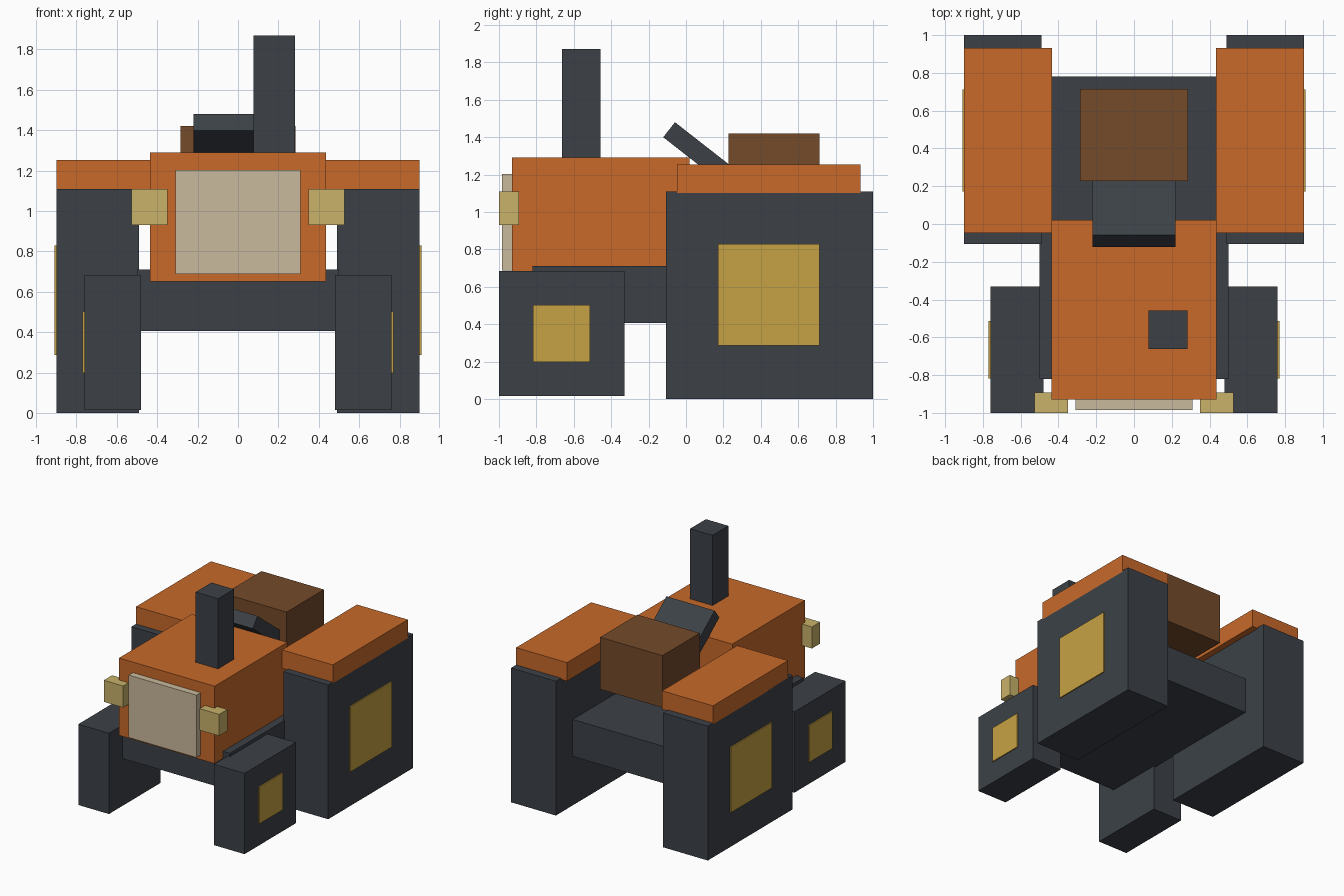
import bpy
import bmesh
import math

cube = bpy.data.objects.get("Cube")
if cube:
    bpy.data.objects.remove(cube, do_unlink=True)


def material(name, rgb):
    mat = bpy.data.materials.new(name)
    mat.use_nodes = True
    mat.diffuse_color = (*rgb, 1)
    mat.node_tree.nodes["Principled BSDF"].inputs["Base Color"].default_value = (*rgb, 1)
    return mat


orange = material("orange paint", (0.578, 0.141, 0.023))
charcoal = material("charcoal", (0.045, 0.053, 0.063))
gold = material("hub gold", (0.571, 0.361, 0.058))
lamp = material("lamp yellow", (0.578, 0.445, 0.144))
beige = material("grille beige", (0.591, 0.491, 0.332))
brown = material("seat brown", (0.178, 0.069, 0.024))


def box(name, mat, x, y, z, tilt=0):
    """Flat box from its (low, high) limits on each axis, tilted about x."""
    mesh = bpy.data.meshes.new(name)
    bm = bmesh.new()
    bmesh.ops.create_cube(bm, size=1)
    bmesh.ops.scale(bm, vec=[b - a for a, b in (x, y, z)], verts=bm.verts)
    bm.to_mesh(mesh)
    bm.free()
    mesh.materials.append(mat)
    obj = bpy.data.objects.new(name, mesh)
    obj.location = [(a + b) / 2 for a, b in (x, y, z)]
    obj.rotation_euler.x = tilt
    bpy.context.collection.objects.link(obj)
    return obj


def pair(name, mat, x, y, z):
    """The same box on the left (+x) and right (-x) sides."""
    box("left_" + name, mat, x, y, z)
    box("right_" + name, mat, (-x[1], -x[0]), y, z)


# Body
box("chassis", charcoal, (-0.5, 0.5), (-0.82, 0.78), (0.405, 0.71))
box("hood", orange, (-0.437, 0.437), (-0.93, 0.02), (0.65, 1.29))
box("grille", beige, (-0.31, 0.31), (-0.985, -0.925), (0.687, 1.203))
box("exhaust", charcoal, (0.077, 0.282), (-0.663, -0.457), (1.25, 1.87))
pair("headlight", lamp, (0.35, 0.527), (-1.0, -0.892), (0.93, 1.108))

# Driver's place
box("seat", brown, (-0.285, 0.285), (0.227, 0.715), (0.99, 1.42))
box("steering_panel", charcoal, (-0.22, 0.22), (-0.137, 0.303), (1.253, 1.355),
    tilt=math.radians(-38))

# Wheels, hubs and fenders
pair("rear_wheel", charcoal, (0.49, 0.9), (-0.107, 1.0), (0, 1.11))
pair("rear_hub", gold, (0.9, 0.909), (0.172, 0.713), (0.287, 0.828))
pair("front_wheel", charcoal, (0.48, 0.76), (-1.0, -0.33), (0.015, 0.683))
pair("front_hub", gold, (0.76, 0.769), (-0.818, -0.513), (0.198, 0.503))
pair("fender", orange, (0.435, 0.9), (-0.047, 0.933), (1.1, 1.253))
